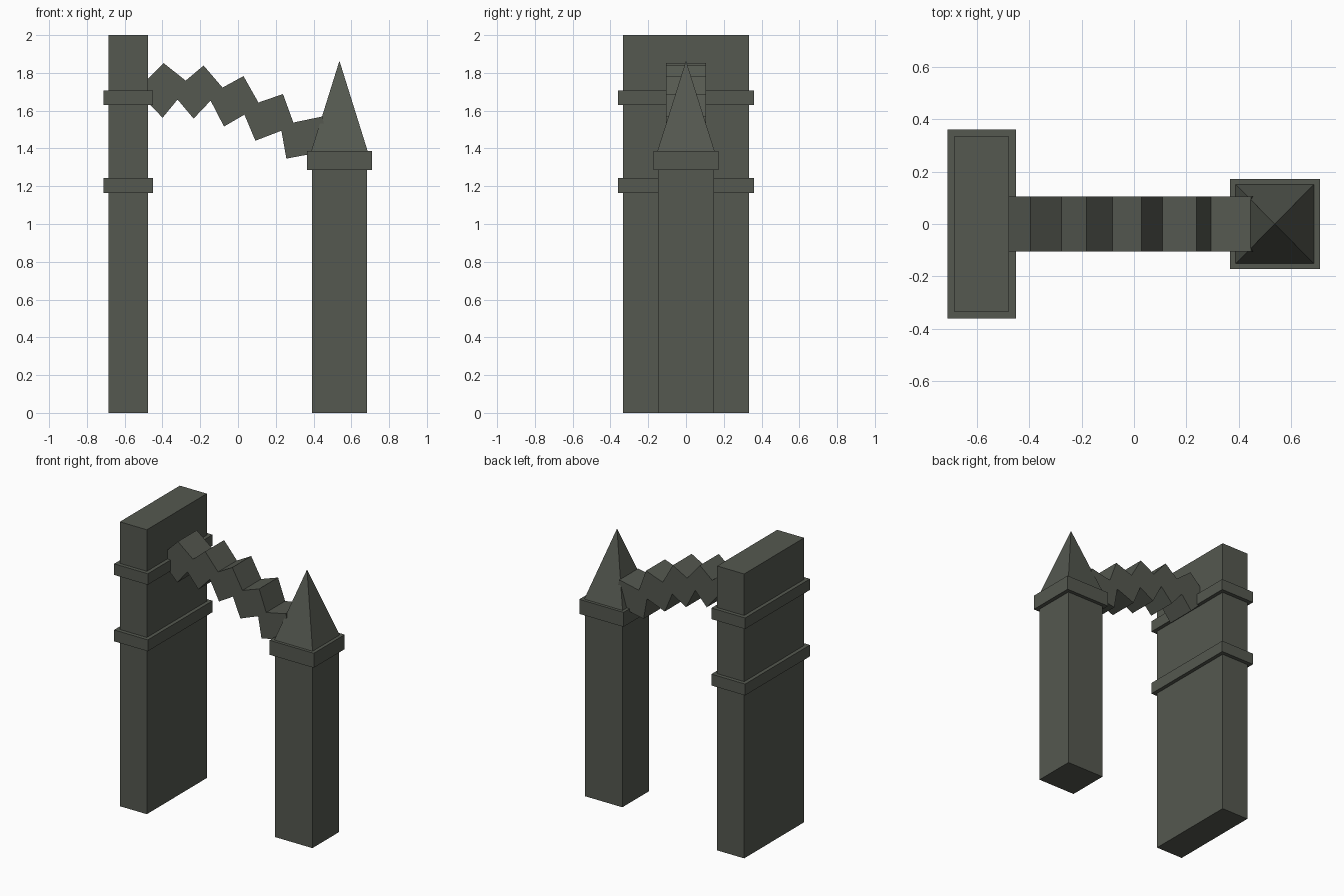
import bpy, bmesh

if "Cube" in bpy.data.objects:
    bpy.data.objects.remove(bpy.data.objects["Cube"])

stone = bpy.data.materials.new("dark stone")
stone.diffuse_color = (0.09, 0.098, 0.08, 1)
stone.use_nodes = True
stone.node_tree.nodes["Principled BSDF"].inputs["Base Color"].default_value = stone.diffuse_color


def finish(name, bm):
    bmesh.ops.recalc_face_normals(bm, faces=bm.faces)
    mesh = bpy.data.meshes.new(name)
    bm.to_mesh(mesh)
    bm.free()
    mesh.materials.append(stone)
    bpy.context.collection.objects.link(bpy.data.objects.new(name, mesh))


def block(name, x0, x1, half_y, z0, z1, pointed=False):
    """Box, or a pyramid on the same footprint."""
    bm = bmesh.new()
    corners = [(x0, -half_y), (x1, -half_y), (x1, half_y), (x0, half_y)]
    base = [bm.verts.new((x, y, z0)) for x, y in corners]
    if pointed:
        apex = bm.verts.new(((x0 + x1) / 2, 0, z1))
        bm.faces.new(base)
        for i in range(4):
            bm.faces.new((base[i], base[(i + 1) % 4], apex))
    else:
        top = [bm.verts.new((x, y, z1)) for x, y in corners]
        bm.faces.new(base)
        bm.faces.new(top)
        for i in range(4):
            j = (i + 1) % 4
            bm.faces.new((base[i], base[j], top[j], top[i]))
    finish(name, bm)


# Wide wall pier with two bands
block("wall_pier", -0.686, -0.476, 0.333, 0, 2)
block("lower_band", -0.712, -0.45, 0.36, 1.163, 1.243)
block("upper_band", -0.712, -0.45, 0.36, 1.63, 1.708)

# Slim pillar with cap and spire
block("pillar", 0.392, 0.682, 0.147, 0, 1.29)
block("pillar_cap", 0.366, 0.71, 0.172, 1.285, 1.387)
block("spire", 0.388, 0.686, 0.151, 1.387, 1.864, pointed=True)

# Arch of tilted stones: zigzag outline extruded in depth
upper = [(-.541, 1.706), (-.394, 1.852), (-.277, 1.759), (-.182, 1.839), (-.082, 1.722),
         (.029, 1.783), (.108, 1.643), (.238, 1.688), (.293, 1.537), (.446, 1.569)]
lower = [(.488, 1.39), (.256, 1.346), (.23, 1.494), (.092, 1.441), (.034, 1.579),
         (-.074, 1.516), (-.145, 1.653), (-.235, 1.558), (-.32, 1.659), (-.399, 1.563)]
bm = bmesh.new()
face = bm.faces.new([bm.verts.new((x, -0.105, z)) for x, z in upper + lower])
ext = bmesh.ops.extrude_face_region(bm, geom=[face], use_keep_orig=True)
bmesh.ops.translate(bm, vec=(0, 0.21, 0),
                    verts=[v for v in ext["geom"] if isinstance(v, bmesh.types.BMVert)])
bmesh.ops.triangulate(bm, faces=[f for f in bm.faces if len(f.verts) > 4])
finish("zigzag_arch", bm)
